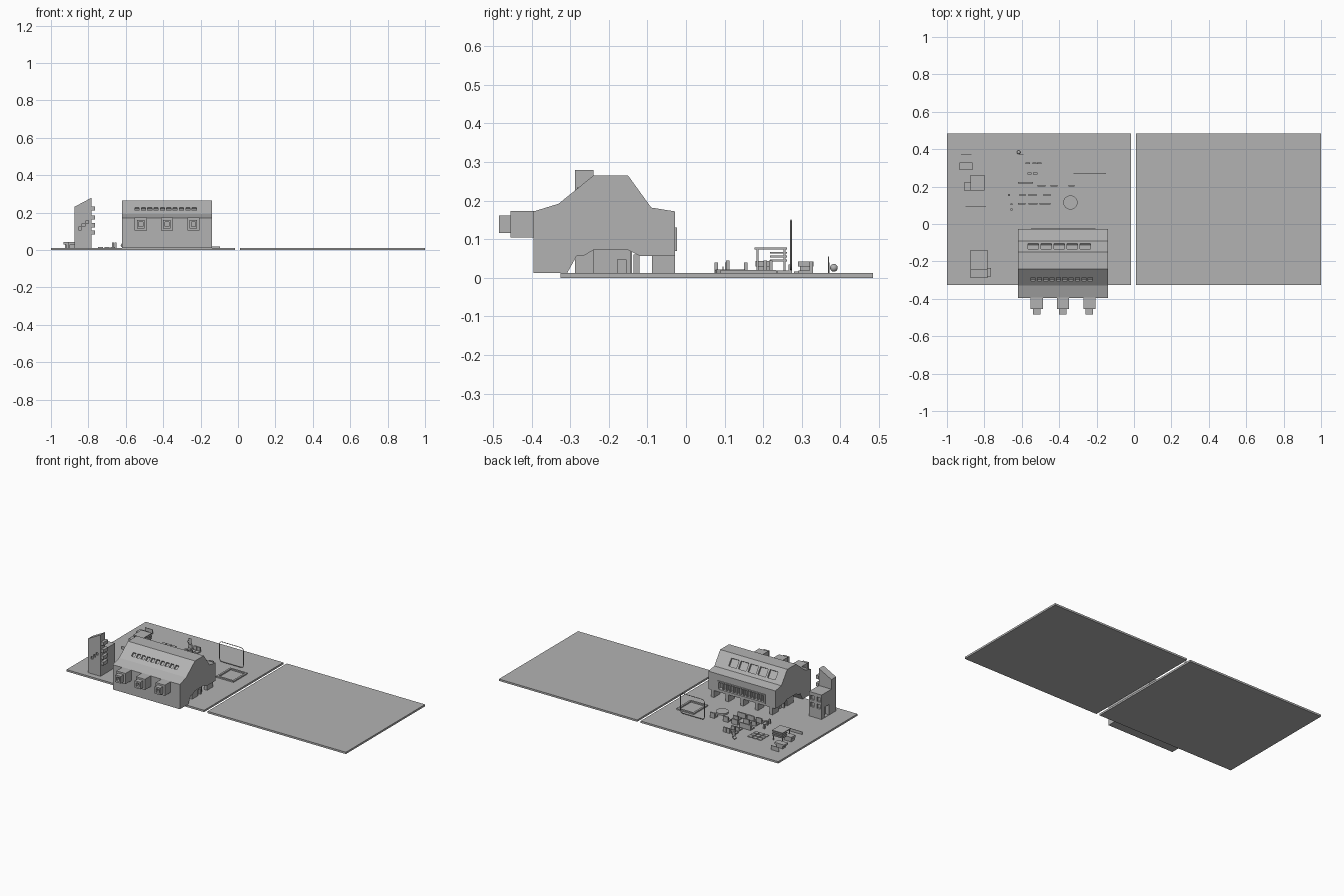
import bpy, bmesh, math
from mathutils import Matrix, Vector

cube = bpy.data.objects.get("Cube")
if cube:
    bpy.data.objects.remove(cube, do_unlink=True)

grey = bpy.data.materials.new("model_grey")
grey.use_nodes = True
grey.diffuse_color = (0.45, 0.45, 0.45, 1)
grey.node_tree.nodes["Principled BSDF"].inputs["Base Color"].default_value = grey.diffuse_color


def finish(name, bm):
    bmesh.ops.recalc_face_normals(bm, faces=bm.faces)
    mesh = bpy.data.meshes.new(name)
    bm.to_mesh(mesh)
    bm.free()
    mesh.materials.append(grey)
    obj = bpy.data.objects.new(name, mesh)
    bpy.context.collection.objects.link(obj)
    return obj


def add_box(bm, x, y, z):
    """Box from three (low, high) ranges."""
    size = [r[1] - r[0] for r in (x, y, z)]
    mid = [(r[0] + r[1]) / 2 for r in (x, y, z)]
    bmesh.ops.create_cube(bm, size=1, matrix=Matrix.Translation(mid) @ Matrix.Diagonal((*size, 1)))


def boxes(name, items):
    bm = bmesh.new()
    for item in items:
        add_box(bm, *item)
    return finish(name, bm)


def prism(name, profile, start, end, axis):
    """Extrude a 2D profile along x (profile in y, z) or y (profile in x, z)."""
    bm = bmesh.new()
    place = (lambda a, b: (start, a, b)) if axis == "x" else (lambda a, b: (a, start, b))
    face = bm.faces.new([bm.verts.new(place(a, b)) for a, b in profile])
    extruded = bmesh.ops.extrude_face_region(bm, geom=[face])["geom"]
    shift = Vector((end - start, 0, 0)) if axis == "x" else Vector((0, end - start, 0))
    bmesh.ops.translate(bm, vec=shift, verts=[v for v in extruded if isinstance(v, bmesh.types.BMVert)])
    return finish(name, bm)


def cut(obj, cutter):
    mod = obj.modifiers.new("openings", "BOOLEAN")
    mod.operation, mod.solver, mod.object = "DIFFERENCE", "EXACT", cutter
    cutter.hide_render = True
    bpy.context.view_layer.objects.active = obj
    bpy.ops.object.modifier_apply(modifier=mod.name)
    bpy.data.objects.remove(cutter, do_unlink=True)


def span(mid, width):
    return (mid - width / 2, mid + width / 2)


FLOOR = 0.012

# Two ground slabs
boxes("ground_slab_right", [((-1, -0.015), (-0.325, 0.485), (0, FLOOR))])
boxes("ground_slab_left", [((0.01, 1), (-0.325, 0.485), (0, FLOOR))])

# Main hall: one side profile with the open passage underneath
hall = prism("hall", [
    (-0.395, FLOOR), (-0.395, 0.172), (-0.33, 0.192), (-0.24, 0.265), (-0.15, 0.265),
    (-0.09, 0.182), (-0.028, 0.172), (-0.028, 0.057), (-0.12, 0.057), (-0.15, 0.072),
    (-0.24, 0.072), (-0.265, 0.057), (-0.283, 0.057), (-0.308, FLOOR)], -0.62, -0.14, "x")

# Roof openings: small row on the front slope, large row on the back slope
bm = bmesh.new()
slopes = [(10, -0.54, 0.034, 0.022, 0.026, (-0.295, 0.22), math.atan2(0.073, 0.09)),
          (5, -0.538, 0.0695, 0.056, 0.05, (-0.118, 0.221), -math.atan2(0.083, 0.06))]
for count, first, step, wide, tall, (y, z), tilt in slopes:
    for i in range(count):
        bmesh.ops.create_cube(bm, size=1, matrix=Matrix.Translation((first + step * i, y, z))
                              @ Matrix.Rotation(tilt, 4, "X") @ Matrix.Diagonal((wide, tall, 0.024, 1)))
# Long opening in the back wall
add_box(bm, (-0.54, -0.215), (-0.05, 0), (0.078, 0.122))
cut(hall, finish("hall_cutter", bm))

# Frame and upright bars of the back window
frame = [((-0.55, -0.205), (-0.03, -0.023), z) for z in ((0.07, 0.078), (0.122, 0.13))]
frame += [(span(x, 0.01), (-0.03, -0.023), (0.078, 0.122)) for x in (-0.545, -0.21)]
frame += [(span(-0.515 + 0.0246 * i, 0.008), (-0.045, -0.03), (0.078, 0.122)) for i in range(12)]
boxes("back_window_frame", frame)

# Supports and inner block below the hall
boxes("back_supports", [(span(-0.59 + 0.105 * i, 0.022), (-0.088, -0.028), (FLOOR, 0.058)) for i in range(5)])
boxes("inner_supports", [(span(x, 0.014), (-0.136, -0.12), (FLOOR, 0.06)) for x in (-0.58, -0.38, -0.18)])
core = boxes("inner_block", [((-0.6, -0.16), (-0.24, -0.144), (FLOOR, 0.073))])
cut(core, boxes("door_cutter", [(span(x, 0.02), (-0.178, -0.156), (0, 0.048)) for x in (-0.6, -0.16)]))

# Three stepped bays on the front, each with a square opening
for i, x in enumerate((-0.52, -0.38, -0.238)):
    boxes(f"bay_{i + 1}", [(span(x, 0.065), (-0.455, -0.39), (0.104, 0.173))])
    nose = boxes(f"bay_nose_{i + 1}", [(span(x, 0.04), (-0.485, -0.45), (0.116, 0.162))])
    cut(nose, boxes("nose_cutter", [(span(x, 0.022), (-0.5, -0.46), (0.127, 0.151))]))

# Tower: tall slab with slanted top, lower block behind it
slab = prism("tower_slab", [(-0.873, FLOOR), (-0.783, FLOOR), (-0.783, 0.28), (-0.873, 0.232)],
             -0.288, -0.24, "y")
cut(slab, boxes("porthole_cutter", [(span(-0.845 + 0.019 * i, 0.014), (-0.3, -0.278), span(0.115 + 0.018 * i, 0.016))
                                    for i in range(3)]))
block = boxes("tower_block", [((-0.873, -0.783), (-0.24, -0.14), (FLOOR, 0.17))])
openings = [(span(x, 0.024), (-0.152, -0.12), span(z, 0.028)) for x in (-0.852, -0.806) for z in (0.09, 0.135)]
openings.append(((-0.9, -0.85), (-0.215, -0.17), (FLOOR + 0.002, 0.08)))
cut(block, boxes("block_cutter", openings))
boxes("tower_balconies", [((-0.785, -0.765), (-0.282, -0.235), span(z, 0.022)) for z in (0.095, 0.133, 0.175, 0.223)])

# Upright frame with rounded corners, swept along a closed path
def rounded_frame(name, mid, half_w, half_h, radius, thick):
    curve = bpy.data.curves.new(name, "CURVE")
    curve.dimensions = "3D"
    curve.bevel_depth, curve.bevel_resolution = thick, 1
    path = []
    for k, (sx, sz) in enumerate([(1, 1), (-1, 1), (-1, -1), (1, -1)]):
        for j in range(4):
            a = math.pi / 2 * (k + j / 3)
            path.append((sx * (half_w - radius) + radius * math.cos(a), 0,
                         sz * (half_h - radius) + radius * math.sin(a), 1))
    spline = curve.splines.new("POLY")
    spline.points.add(len(path) - 1)
    for point, co in zip(spline.points, path):
        point.co = co
    spline.use_cyclic_u = True
    obj = bpy.data.objects.new(name, curve)
    obj.location = mid
    curve.materials.append(grey)
    bpy.context.collection.objects.link(obj)


rounded_frame("upright_frame", (-0.237, 0.272, 0.085), 0.086, 0.064, 0.018, 0.002)

# Flat frame on the ground
boxes("floor_frame", [(x, (0.09, 0.235), (FLOOR, 0.02)) for x in ((-0.22, -0.208), (-0.107, -0.095))]
      + [((-0.208, -0.107), y, (FLOOR, 0.02)) for y in ((0.09, 0.102), (0.223, 0.235))])

# Round disc and small ball
bm = bmesh.new()
bmesh.ops.create_cone(bm, cap_ends=True, segments=32, radius1=0.038, radius2=0.038, depth=0.01,
                      matrix=Matrix.Translation((-0.34, 0.115, 0.017)))
finish("round_disc", bm)
bm = bmesh.new()
bmesh.ops.create_uvsphere(bm, u_segments=16, v_segments=8, radius=0.01,
                          matrix=Matrix.Translation((-0.617, 0.383, 0.026)))
ball = finish("ball", bm)
ball.data.shade_smooth()
boxes("ball_panel", [((-0.612, -0.592), (0.368, 0.371), (FLOOR, 0.055))])

# Rows of small seats: thin back panel on a low base (row y, height, x spans)
rows = [(0.325, 0.042, [(-0.58, -0.555), (-0.542, -0.522), (-0.518, -0.495)]),
        (0.27, 0.035, [(-0.57, -0.548), (-0.54, -0.515)]),
        (0.22, 0.045, [(-0.62, -0.54)]),
        (0.205, 0.045, [(-0.515, -0.473), (-0.447, -0.41), (-0.35, -0.318)]),
        (0.155, 0.04, [(-0.612, -0.58), (-0.564, -0.522), (-0.484, -0.447)]),
        (0.108, 0.045, [(-0.62, -0.58), (-0.564, -0.516), (-0.505, -0.447)])]
seats = []
for y, top, spans in rows:
    for x in spans:
        seats += [(x, span(y, 0.009), (FLOOR, top)), (x, (y - 0.034, y - 0.0045), (FLOOR, 0.019))]
boxes("seats", seats)

# Small standing figures and floor tiles
boxes("figures", [(span(x, 0.012), span(y, 0.009), (FLOOR, 0.04))
                  for x, y in ((-0.655, 0.105), (-0.655, 0.078), (-0.668, 0.155))])
boxes("floor_tiles", [(span(-0.735 + 0.034 * i, 0.028), span(0.232 + 0.03 * j, 0.024), (FLOOR, 0.016))
                      for i in range(3) for j in range(3)])

# Corner shelter: stacked roof sheets on posts, low deck and side walls
sheets = [((-0.875, -0.8), (0.217, 0.262), span(z, 0.005)) for z in (0.045, 0.055, 0.065)]
sheets.append(((-0.875, -0.8), (0.178, 0.262), (0.073, 0.078)))
boxes("shelter_roof", sheets)
boxes("shelter_posts", [(span(x, 0.005), span(y, 0.005), (FLOOR, 0.074)) for x in (-0.87, -0.805) for y in (0.185, 0.255)])
boxes("shelter_deck", [((-0.91, -0.85), (0.18, 0.222), (0.03, 0.044)), ((-0.905, -0.855), (0.185, 0.217), (FLOOR, 0.03)),
                       ((-0.933, -0.863), (0.29, 0.33), (0.03, 0.042)), ((-0.92, -0.875), (0.295, 0.325), (FLOOR, 0.03))])
boxes("low_walls", [((-0.9, -0.79), (0.094, 0.097), (FLOOR, 0.03)), ((-0.925, -0.87), (0.369, 0.372), (FLOOR, 0.04))])
